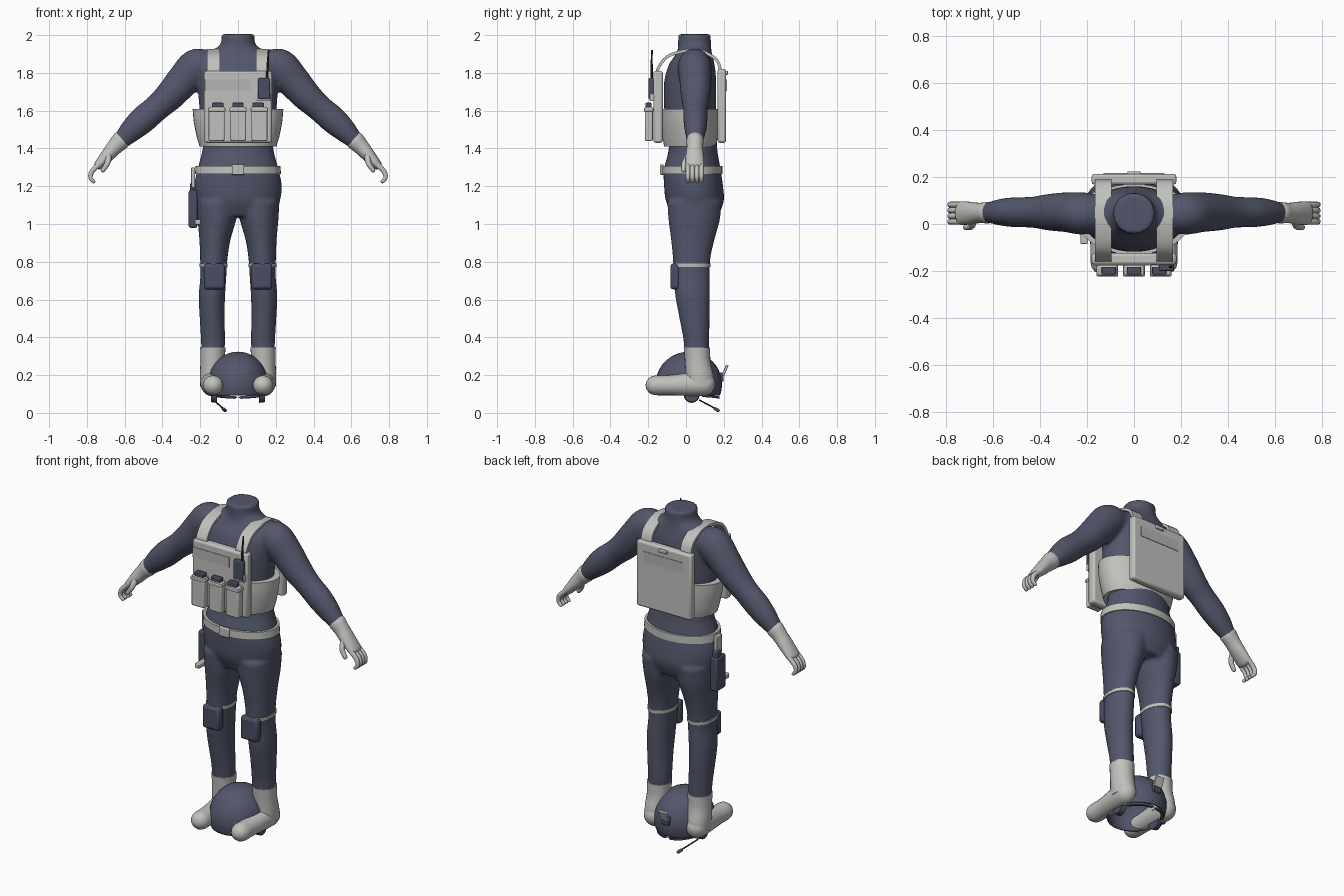
import bpy, bmesh, math
from mathutils import Vector


def material(name, col):
    m = bpy.data.materials.new(name)
    m.diffuse_color = (*col, 1)
    return m


SUIT = material("slate suit", (0.085, 0.094, 0.145))
DARK = material("dark gear", (0.066, 0.076, 0.125))
LIGHT = material("light grey gear", (0.53, 0.53, 0.51))
PATCH = material("grey patch", (0.46, 0.46, 0.445))
BLACK = material("black aerial", (0.03, 0.03, 0.035))


def finish(name, bm, mat, bevel=0):
    bmesh.ops.recalc_face_normals(bm, faces=bm.faces)
    me = bpy.data.meshes.new(name)
    bm.to_mesh(me)
    bm.free()
    ob = bpy.data.objects.new(name, me)
    bpy.context.collection.objects.link(ob)
    me.materials.append(mat)
    bpy.ops.object.select_all(action='DESELECT')
    ob.select_set(True)
    bpy.context.view_layer.objects.active = ob
    bpy.ops.object.shade_smooth_by_angle(angle=math.radians(40))
    if bevel:
        b = ob.modifiers.new("bevel", 'BEVEL')
        b.width, b.segments = bevel, 2
    return ob


def box(name, c, size, mat, bevel=0.006, tilt=0):
    bm = bmesh.new()
    bmesh.ops.create_cube(bm, size=1)
    for v in bm.verts:
        v.co = Vector((v.co.x * size[0], v.co.y * size[1], v.co.z * size[2]))
    ob = finish(name, bm, mat, bevel)
    ob.location, ob.rotation_euler.x = c, tilt
    return ob


def loft(name, pts, mat, side=(1, 0, 0), flat=False, n=24, sub=4, rounded=False, phase=0):
    """Sweep an ellipse along points (x, y, z, side radius, other radius)."""
    P = [Vector(p) for p in pts]
    Q = [2 * P[0] - P[1]] + P + [2 * P[-1] - P[-2]]
    R = []
    for i in range(1, len(Q) - 2):
        a, b, c, d = Q[i - 1:i + 3]
        for k in range(sub):
            t = k / sub
            R.append(0.5 * (2 * b + (c - a) * t + (2 * a - 5 * b + 4 * c - d) * t * t
                            + (3 * b - a - 3 * c + d) * t ** 3))
    R.append(P[-1])
    rings = []
    for i, r in enumerate(R):
        t = Vector((0, 0, 1)) if flat else (
            Vector(R[min(i + 1, len(R) - 1)][:3]) - Vector(R[max(i - 1, 0)][:3])).normalized()
        rings.append((Vector(r[:3]), t, r[3], r[4]))
    if rounded:
        def cap(ring, sgn):
            c, t, a, b = ring
            return [(c + t * sgn * min(a, b) * math.sin(w), t, a * math.cos(w), b * math.cos(w))
                    for w in (0.4, 0.8, 1.2, 1.5)]
        rings = cap(rings[0], -1)[::-1] + rings + cap(rings[-1], 1)
    bm = bmesh.new()
    loops = []
    for c, t, a, b in rings:
        u = Vector(side)
        u = (u - t * u.dot(t)).normalized()
        v = t.cross(u)
        loops.append([bm.verts.new(c + u * a * math.cos(w) + v * b * math.sin(w))
                      for w in (2 * math.pi * j / n + phase for j in range(n))])
    for A, B in zip(loops, loops[1:]):
        for j in range(n):
            bm.faces.new((A[j], A[(j + 1) % n], B[(j + 1) % n], B[j]))
    bm.faces.new(loops[0][::-1])
    bm.faces.new(loops[-1])
    return finish(name, bm, mat)


def strip(name, pts, half_w, half_t, mat):
    k = math.sqrt(2)
    return loft(name, [(*p, half_w * k, half_t * k) for p in pts], mat, n=4, phase=math.pi / 4)


# Body: torso, arms and legs fused into one smooth skin
parts = [loft("torso", [
    (0, .05, 1.04, .19, .12), (0, .047, 1.12, .222, .153), (0, .04, 1.2, .232, .156),
    (0, .033, 1.29, .215, .15), (0, .037, 1.4, .187, .128), (0, .03, 1.5, .192, .133),
    (0, .022, 1.62, .205, .138), (0, .022, 1.75, .215, .138), (0, .03, 1.84, .225, .122),
    (0, .04, 1.89, .205, .1), (0, .045, 1.92, .14, .09), (0, .045, 1.95, .093, .087),
    (0, .045, 2.005, .088, .087)], SUIT, flat=True, n=40)]
for s in (-1, 1):
    parts.append(loft("arm", [
        (s * .16, .045, 1.845, .08, .08), (s * .22, .045, 1.83, .09, .098),
        (s * .285, .05, 1.765, .085, .09), (s * .36, .05, 1.68, .078, .08),
        (s * .43, .05, 1.615, .066, .071), (s * .5, .05, 1.555, .064, .073),
        (s * .56, .05, 1.5, .058, .064), (s * .62, .048, 1.44, .043, .046),
        (s * .65, .047, 1.41, .038, .038)], SUIT, side=(0, 1, 0), rounded=True))
    parts.append(loft("leg", [
        (s * .135, .055, .27, .06, .062), (s * .132, .055, .38, .064, .068),
        (s * .137, .045, .5, .066, .08), (s * .138, .035, .62, .07, .092),
        (s * .13, .03, .73, .069, .096), (s * .128, .03, .82, .073, .1),
        (s * .122, .036, .92, .083, .116), (s * .112, .043, 1.02, .102, .136),
        (s * .108, .045, 1.12, .112, .145)], SUIT, flat=True))
bpy.ops.object.select_all(action='DESELECT')
for p in parts:
    p.select_set(True)
bpy.context.view_layer.objects.active = parts[0]
bpy.ops.object.join()
body = bpy.context.object
body.name = "body"
rm = body.modifiers.new("fuse", 'REMESH')
rm.mode, rm.voxel_size, rm.use_smooth_shade = 'VOXEL', 0.011, True
sm = body.modifiers.new("soften", 'SMOOTH')
sm.iterations, sm.factor = 4, 0.5

for s in (-1, 1):
    # Gloves with curled fingers
    loft("glove", [(s * .622, .048, 1.44, .046, .05), (s * .655, .047, 1.405, .043, .042),
                   (s * .69, .046, 1.365, .048, .036), (s * .735, .046, 1.315, .05, .026)],
         LIGHT, side=(0, 1, 0), rounded=True)
    for y in (.01, .034, .058, .082):
        loft("finger", [(s * .73, y, 1.32, .013, .015), (s * .772, y, 1.28, .013, .014),
                        (s * .781, y, 1.245, .012, .012), (s * .765, y, 1.225, .011, .01)],
             LIGHT, side=(0, 1, 0), n=10, sub=3, rounded=True)
    loft("thumb", [(s * .685, .02, 1.37, .018, .018), (s * .69, -.008, 1.325, .015, .015),
                   (s * .715, -.014, 1.285, .012, .012)], LIGHT, n=10, rounded=True)
    # Boots: shaft and rounded foot
    loft("boot_shaft", [(s * .138, .075, .14, .062, .078), (s * .14, .072, .2, .062, .074),
                        (s * .135, .062, .27, .064, .068), (s * .133, .058, .345, .067, .07)],
         LIGHT, flat=True)
    loft("boot_foot", [(s * .138, .095, .155, .06, .066), (s * .137, .02, .152, .058, .062),
                       (s * .133, -.08, .147, .053, .053), (s * .132, -.162, .146, .053, .052)],
         LIGHT, rounded=True)
    # Knee pads and straps
    box("knee_pad", (s * .125, -.058, .722), (.112, .05, .136), DARK, .015)
    loft("knee_strap", [(s * .13, .03, .772, .074, .1), (s * .13, .03, .79, .075, .101)],
         LIGHT, flat=True, sub=1)
    # Shoulder straps
    strip("shoulder_strap", [(s * .13, -.15, 1.79), (s * .13, -.147, 1.825), (s * .13, -.1, 1.885),
                             (s * .13, -.02, 1.914), (s * .13, .045, 1.918), (s * .13, .1, 1.908),
                             (s * .13, .165, 1.865), (s * .13, .188, 1.79)],
          .035, .008, LIGHT)

# Plate carrier
box("front_plate", (0, -.148, 1.62), (.36, .05, .38), LIGHT, .012)
box("back_plate", (0, .19, 1.625), (.36, .046, .39), LIGHT, .012)
box("front_patch", (-.055, -.174, 1.735), (.24, .004, .06), PATCH, 0)
box("back_patch", (0, .214, 1.735), (.26, .004, .06), PATCH, 0)
box("drag_handle", (0, .215, 1.8), (.055, .016, .02), LIGHT, .004)
loft("waist_band", [(0, .022, 1.41, .203, .138), (0, .022, 1.46, .218, .145),
                    (0, .02, 1.54, .234, .15), (0, .02, 1.608, .24, .15)],
     LIGHT, flat=True, n=40)

# Magazine pouches
for x in (-.113, 0, .113):
    box("pouch", (x, -.197, 1.53), (.084, .042, .18), LIGHT, .006)
    box("pouch_rim", (x, -.198, 1.605), (.092, .05, .018), LIGHT, .004)
    box("magazine", (x * .95, -.198, 1.62), (.06, .032, .044), DARK, .004)

# Radio with aerial
box("radio", (.138, -.184, 1.717), (.062, .03, .11), DARK, .006)
box("radio_pouch", (.138, -.18, 1.67), (.072, .025, .04), LIGHT, .004)
loft("aerial", [(.155, -.182, 1.76, .007, .007), (.157, -.182, 1.84, .006, .006),
                (.162, -.18, 1.92, .004, .004)], BLACK, n=8)

# Belt, buckle and holster
loft("belt", [(0, .032, 1.264, .228, .16), (0, .032, 1.308, .224, .16)],
     LIGHT, flat=True, n=40, sub=1)
box("buckle", (0, -.128, 1.288), (.065, .02, .055), LIGHT, .005)
box("holster", (-.238, .04, 1.08), (.046, .09, .2), DARK, .01)
box("pistol_grip", (-.24, .055, 1.19), (.03, .045, .05), DARK, .006)
box("holster_hanger", (-.238, .04, 1.245), (.02, .05, .11), LIGHT, .004)
box("holster_strap", (-.212, -.02, 1.01), (.03, .13, .028), LIGHT, .005)

# Helmet resting between the boots
bm = bmesh.new()
bmesh.ops.create_uvsphere(bm, u_segments=32, v_segments=20, radius=1)
for v in bm.verts:
    v.co = Vector((v.co.x * .16, v.co.y * .176, v.co.z * .172))
bmesh.ops.bisect_plane(bm, geom=bm.verts[:] + bm.edges[:] + bm.faces[:],
                       plane_co=(0, 0, -.06), plane_no=(0, 0, -1), clear_outer=True)
helmet = finish("helmet", bm, DARK)
helmet.data.materials[0] = SUIT
helmet.location = (0, .015, .152)
sh = helmet.modifiers.new("shell", 'SOLIDIFY')
sh.thickness = .012

# Helmet fittings
for s in (-1, 1):
    loft("ear_cup", [(s * .112, .03, .095, .042, .042), (s * .142, .03, .095, .038, .038)],
         DARK, side=(0, 1, 0), n=16, sub=1)
    box("side_rail", (s * .152, .02, .16), (.016, .12, .022), DARK, .004)
strip("headband", [(-.13, .03, .1), (-.1, .03, .21), (0, .03, .265), (.1, .03, .21),
                   (.13, .03, .1)], .012, .006, DARK)
strip("chin_strap", [(-.12, .09, .09), (-.07, .15, .085), (0, .17, .082), (.07, .15, .085),
                     (.12, .09, .09)], .009, .006, DARK)
box("mount_base", (0, .172, .13), (.06, .024, .045), DARK, .004)
box("mount_bracket", (0, .188, .19), (.05, .02, .05), DARK, .004)
box("mount_plate", (0, .207, .225), (.055, .014, .06), LIGHT, .003, tilt=-.4)
loft("microphone_boom", [(-.13, .07, .068, .004, .004), (-.1, .12, .042, .004, .004),
                         (-.075, .16, .02, .004, .004)], BLACK, n=8)
loft("microphone", [(-.078, .155, .021, .009, .009), (-.068, .17, .013, .009, .009)],
     DARK, n=10, sub=1, rounded=True)
